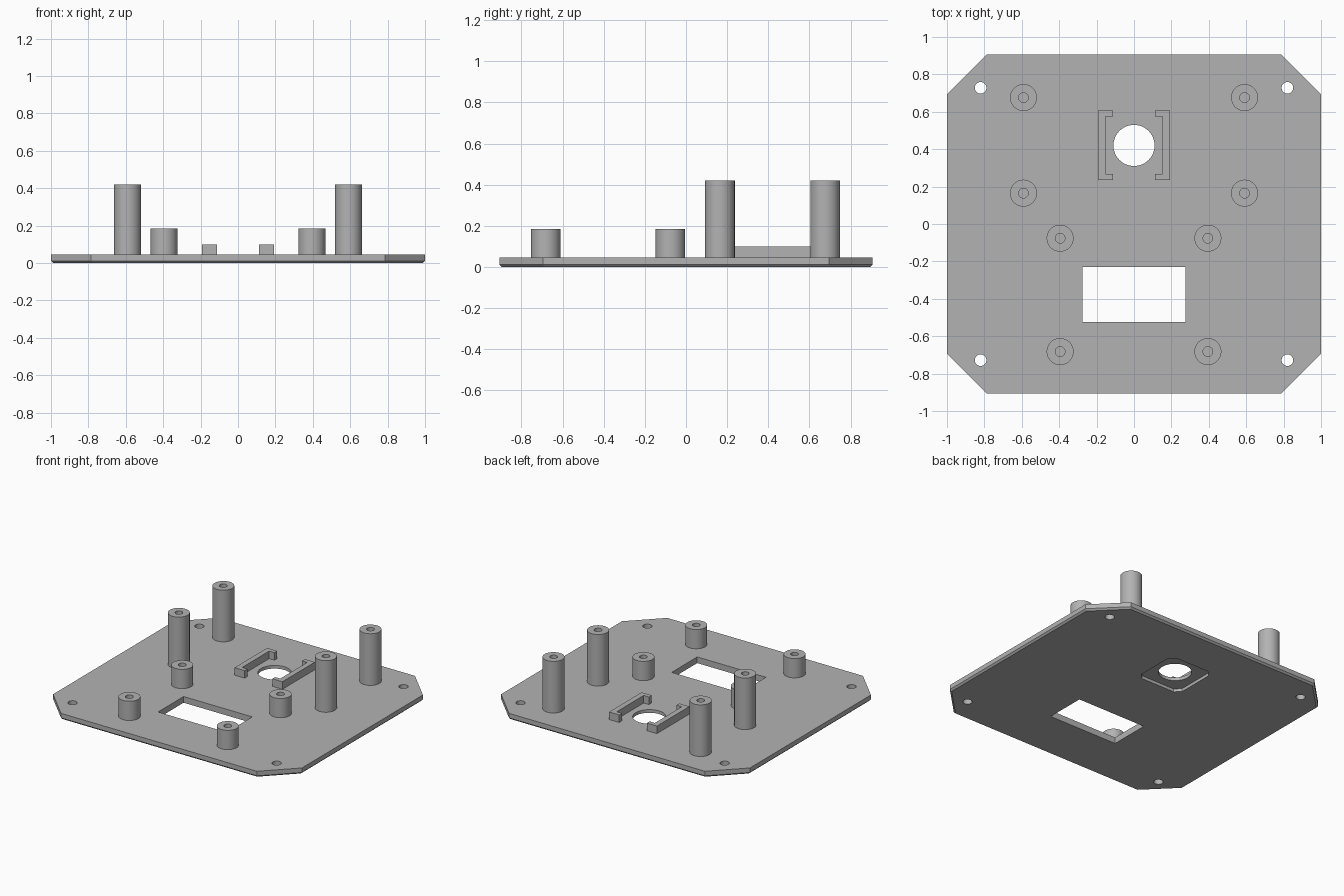
import bpy
import bmesh
from math import cos, sin, pi, radians

default = bpy.data.objects.get("Cube")
if default:
    bpy.data.objects.remove(default, do_unlink=True)

grey = bpy.data.materials.new("plain grey")
grey.use_nodes = True
COLOUR = (0.45, 0.45, 0.45, 1)
grey.diffuse_color = COLOUR
grey.node_tree.nodes["Principled BSDF"].inputs["Base Color"].default_value = COLOUR

PLATE_TOP = 0.045
EDGE = 0.012


def circle(x, y, r, n=48):
    return [(x + r * cos(2 * pi * i / n), y + r * sin(2 * pi * i / n)) for i in range(n)]


def rectangle(x0, y0, x1, y1):
    return [(x0, y0), (x1, y0), (x1, y1), (x0, y1)]


def clipped(cx, cy, hx, hy, c):
    """Rectangle with its four corners cut off at 45 degrees."""
    pts = [(hx, c - hy), (hx, hy - c), (hx - c, hy), (c - hx, hy),
           (-hx, hy - c), (-hx, c - hy), (c - hx, -hy), (hx - c, -hy)]
    return [(cx + x, cy + y) for x, y in pts]


def loft(name, layers):
    """Solid through stacked outlines, given as (points, height)."""
    bm = bmesh.new()
    rings = [[bm.verts.new((x, y, z)) for x, y in pts] for pts, z in layers]
    bm.faces.new(rings[0])
    bm.faces.new(rings[-1])
    for low, high in zip(rings, rings[1:]):
        for i in range(len(low)):
            j = (i + 1) % len(low)
            bm.faces.new((low[i], low[j], high[j], high[i]))
    bmesh.ops.recalc_face_normals(bm, faces=bm.faces)
    mesh = bpy.data.meshes.new(name)
    bm.to_mesh(mesh)
    bm.free()
    mesh.materials.append(grey)
    obj = bpy.data.objects.new(name, mesh)
    bpy.context.collection.objects.link(obj)
    return obj


def prism(name, pts, z0, z1):
    return loft(name, [(pts, z0), (pts, z1)])


def activate(obj):
    bpy.ops.object.select_all(action="DESELECT")
    obj.select_set(True)
    bpy.context.view_layer.objects.active = obj


def cut(obj, pts, z0, z1):
    cutter = prism("cutter", pts, z0, z1)
    cutter.hide_render = True
    mod = obj.modifiers.new("cut", "BOOLEAN")
    mod.operation = "DIFFERENCE"
    mod.solver = "EXACT"
    mod.object = cutter
    activate(obj)
    bpy.ops.object.modifier_apply(modifier=mod.name)
    bpy.data.objects.remove(cutter, do_unlink=True)


def smooth(obj):
    activate(obj)
    bpy.ops.object.shade_smooth_by_angle(angle=radians(30))


# Base plate with a chamfered lower edge
outline = clipped(0, 0, 1, 0.907, 0.213)
lower = clipped(0, 0, 1 - EDGE, 0.907 - EDGE, 0.213 - EDGE * 0.59)
plate = loft("base_plate", [(lower, 0), (outline, EDGE), (outline, PLATE_TOP)])

# Window, sensor hole with its recess underneath, and corner screw holes
cut(plate, rectangle(-0.276, -0.523, 0.276, -0.23), -0.1, 0.1)
cut(plate, clipped(0, 0.42, 0.175, 0.175, 0.04), -0.1, 0.022)
cut(plate, circle(0, 0.42, 0.11), -0.1, 0.1)
for sx in (-1, 1):
    for sy in (-1, 1):
        cut(plate, circle(sx * 0.82, sy * 0.728, 0.031, 32), -0.1, 0.1)
smooth(plate)

# Hollow standoffs: tall at the back, short at the front
standoffs = [("tall", 0.591, 0.676, 0.42), ("tall", 0.591, 0.165, 0.42),
             ("short", 0.395, -0.076, 0.185), ("short", 0.395, -0.682, 0.185)]
for side, sx in (("right", -1), ("left", 1)):
    for i, (kind, x, y, top) in enumerate(standoffs):
        place = "front" if i % 2 else "back"
        post = prism(f"{kind}_standoff_{place}_{side}", circle(sx * x, y, 0.072),
                     PLATE_TOP, top)
        cut(post, circle(sx * x, y, 0.026, 32), PLATE_TOP + 0.005, top + 0.1)
        smooth(post)

    # C-shaped bracket facing the sensor hole
    profile = [(0.192, 0.235), (0.192, 0.608), (0.111, 0.608), (0.111, 0.576),
               (0.153, 0.576), (0.153, 0.267), (0.111, 0.267), (0.111, 0.235)]
    prism(f"sensor_bracket_{side}", [(sx * x, y) for x, y in profile], PLATE_TOP, 0.1)
